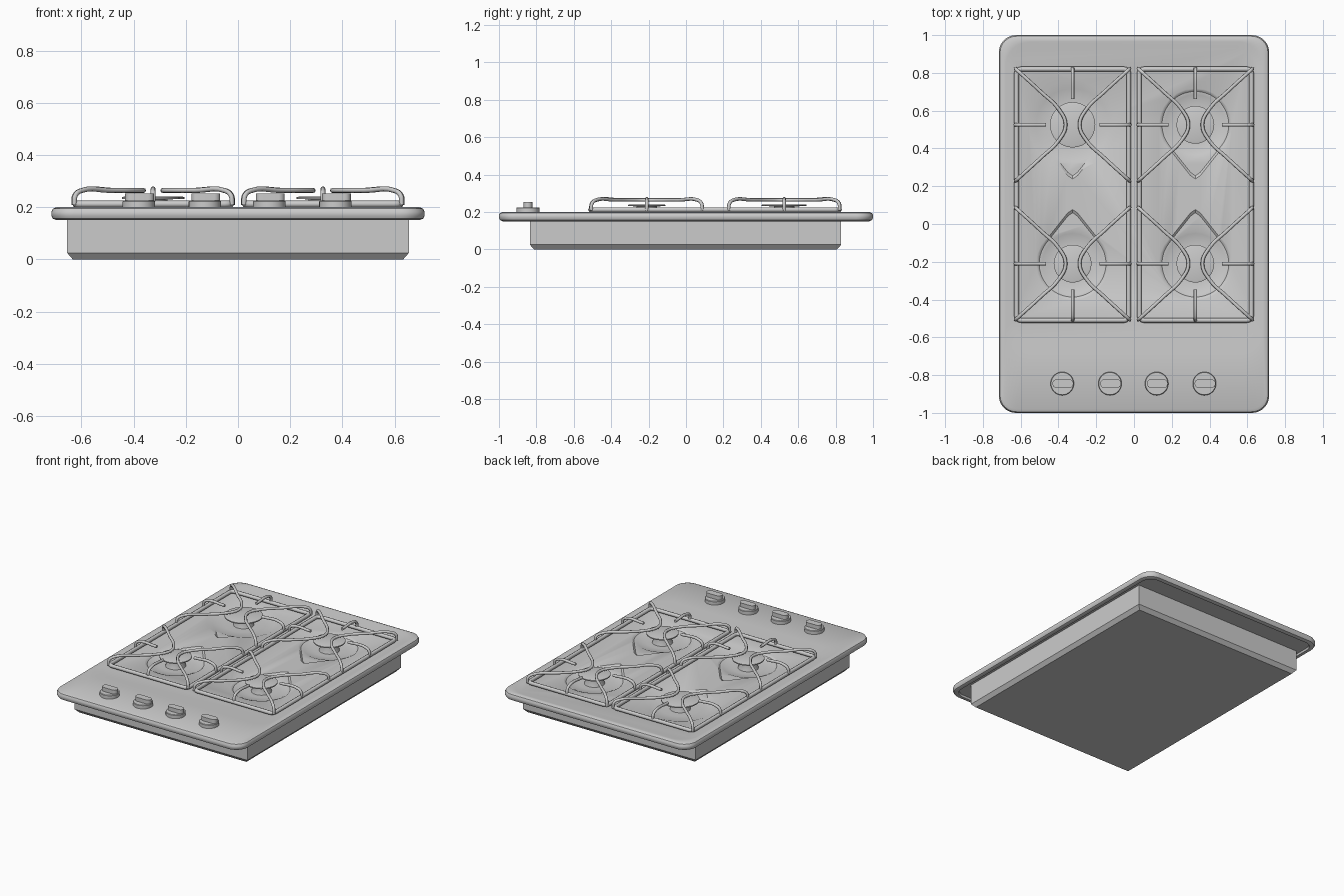
import bpy, bmesh, math

if "Cube" in bpy.data.objects:
    bpy.data.objects.remove(bpy.data.objects["Cube"])

def activate(ob):
    bpy.ops.object.select_all(action='DESELECT')
    ob.select_set(True)
    bpy.context.view_layer.objects.active = ob

def smooth(ob, deg=32):
    activate(ob)
    bpy.ops.object.shade_smooth_by_angle(angle=math.radians(deg))

def loft(name, rings):
    """Skin matching rings of points and cap both ends."""
    bm = bmesh.new()
    loops = [[bm.verts.new(p) for p in r] for r in rings]
    n = len(loops[0])
    for a, b in zip(loops, loops[1:]):
        for i in range(n):
            j = (i + 1) % n
            bm.faces.new((a[i], a[j], b[j], b[i]))
    bm.faces.new(loops[0][::-1])
    bm.faces.new(loops[-1])
    bmesh.ops.recalc_face_normals(bm, faces=bm.faces)
    me = bpy.data.meshes.new(name)
    bm.to_mesh(me)
    bm.free()
    ob = bpy.data.objects.new(name, me)
    bpy.context.collection.objects.link(ob)
    return ob

def rounded(x0, x1, y0, y1, r, z, seg=8):
    pts = []
    for k, (cx, cy) in enumerate(((x1 - r, y1 - r), (x0 + r, y1 - r),
                                  (x0 + r, y0 + r), (x1 - r, y0 + r))):
        for i in range(seg + 1):
            a = math.pi / 2 * (k + i / seg)
            pts.append((cx + r * math.cos(a), cy + r * math.sin(a), z))
    return pts

def circle(x, y, r, z, n=32):
    return [(x + r * math.cos(2 * math.pi * i / n), y + r * math.sin(2 * math.pi * i / n), z)
            for i in range(n)]

def teardrop(x, y, r, tip, direction, z, n=64):
    pts = []
    a = math.acos(r / tip)
    for i in range(n):
        t = 2 * math.pi * i / n
        off = abs(math.atan2(math.sin(t), math.cos(t)))
        d = min(r / math.cos(a - off), tip * 0.95) if off < a else r
        pts.append((x + d * math.sin(t), y + direction * d * math.cos(t), z))
    return pts

def rod(name, pts, radius, cyclic=False, bezier=True):
    cu = bpy.data.curves.new(name, 'CURVE')
    cu.dimensions = '3D'
    cu.bevel_depth = radius
    cu.bevel_resolution = 2
    cu.use_fill_caps = True
    cu.resolution_u = 5
    sp = cu.splines.new('BEZIER' if bezier else 'POLY')
    if bezier:
        sp.bezier_points.add(len(pts) - 1)
        for bp, p in zip(sp.bezier_points, pts):
            bp.co = p
            bp.handle_left_type = bp.handle_right_type = 'AUTO'
    else:
        sp.points.add(len(pts) - 1)
        for q, p in zip(sp.points, pts):
            q.co = (*p, 1)
    sp.use_cyclic_u = cyclic
    ob = bpy.data.objects.new(name, cu)
    bpy.context.collection.objects.link(ob)
    activate(ob)
    bpy.ops.object.convert(target='MESH')
    smooth(bpy.context.object, 50)

# lower housing with chamfered base
def rect(d, z):
    x, y0, y1 = 0.655 - d, -0.835 + d, 0.83 - d
    return [(-x, y0, z), (x, y0, z), (x, y1, z), (-x, y1, z)]
loft("housing", [rect(0.022, 0), rect(0, 0.025), rect(0, 0.168)])

# top plate: rolled rim and shallow cooking well
edge = [(0.036, 0.165), (0.032, 0.152), (0.02, 0.15), (0.006, 0.156), (0, 0.168),
        (0, 0.182), (0.006, 0.194), (0.02, 0.2)]
rings = [rounded(-0.715 + d, 0.715 - d, -1 + d, 1 - d, 0.09 - d * 0.6, z) for d, z in edge]
rings.append(rounded(-0.68, 0.68, -0.685, 0.965, 0.13, 0.2))
rings.append(rounded(-0.65, 0.65, -0.615, 0.935, 0.10, 0.194))
plate = loft("top_plate", rings)

# burner bowls cut into the plate
burners = [(-0.325, 0.525, 0.235, 0.12), (0.325, 0.525, 0.195, 0.10),
           (-0.325, -0.21, 0.195, 0.10), (0.325, -0.21, 0.195, 0.10)]
cutters = []
for x, y, r, cap in burners:
    s = -1 if y > 0 else 1
    cutters.append(loft("tear_cutter", [teardrop(x, y, 0.19 * k, 0.305 * k, s, z) for k, z in
                   ((1, 0.25), (1, 0.196), (0.93, 0.184))]))
    cutters.append(loft("bowl_cutter", [circle(x, y, r * k, z, 24) for k, z in
                   ((1.003, 0.25), (1.003, 0.195), (0.82, 0.179), (0.5, 0.173))]))
for c in cutters:
    c.hide_render = True
    m = plate.modifiers.new("cut", 'BOOLEAN')
    m.operation, m.solver, m.object = 'DIFFERENCE', 'EXACT', c
    activate(plate)
    bpy.ops.object.modifier_apply(modifier=m.name)
    bpy.data.objects.remove(c)
smooth(plate)

# burner heads with thin caps
for x, y, r, cap in burners:
    prof = [(0.065, 0.17), (0.055, 0.2), (0.055, 0.23), (cap, 0.231), (cap, 0.238),
            (cap - 0.01, 0.241)]
    smooth(loft("burner", [circle(x, y, pr, z) for pr, z in prof]))

# pan supports: one frame per side, bars over each burner
for sx in (-1, 1):
    cx = sx * 0.325
    rod("grate_frame", rounded(cx - 0.297, cx + 0.297, -0.51, 0.82, 0.025, 0.212, 4),
        0.013, cyclic=True, bezier=False)
    for cy, out in ((0.525, 1), (-0.21, -1)):
        half = [(0.302, 0.297, 0.208), (0.298, 0.293, 0.245), (0.278, 0.275, 0.262),
                (0.165, 0.172, 0.264), (0.075, 0.085, 0.264)]
        path = half + [(0.037, 0, 0.264)] + [(a, -b, z) for a, b, z in half[::-1]]
        stub = [(0.304, 0.208), (0.3, 0.245), (0.28, 0.262), (0.142, 0.264)]
        for m in (-1, 1):
            rod("curved_bar", [(cx + m * a, cy + b, z) for a, b, z in path], 0.0095)
            rod("side_bar", [(cx + m * a, cy, z) for a, z in stub], 0.0095)
        rod("end_bar", [(cx, cy + out * (a - 0.006), z) for a, z in stub], 0.0095)

# control knobs with raised grips
for x in (-0.38, -0.127, 0.12, 0.373):
    smooth(loft("knob_base", [circle(x, -0.845, r, z) for r, z in
                ((0.062, 0.195), (0.062, 0.222), (0.059, 0.225))]))
    smooth(loft("knob_grip", [rounded(x - 0.052, x + 0.059, -0.868, -0.822, 0.0229, z, 6)
                for z in (0.22, 0.252)]))
